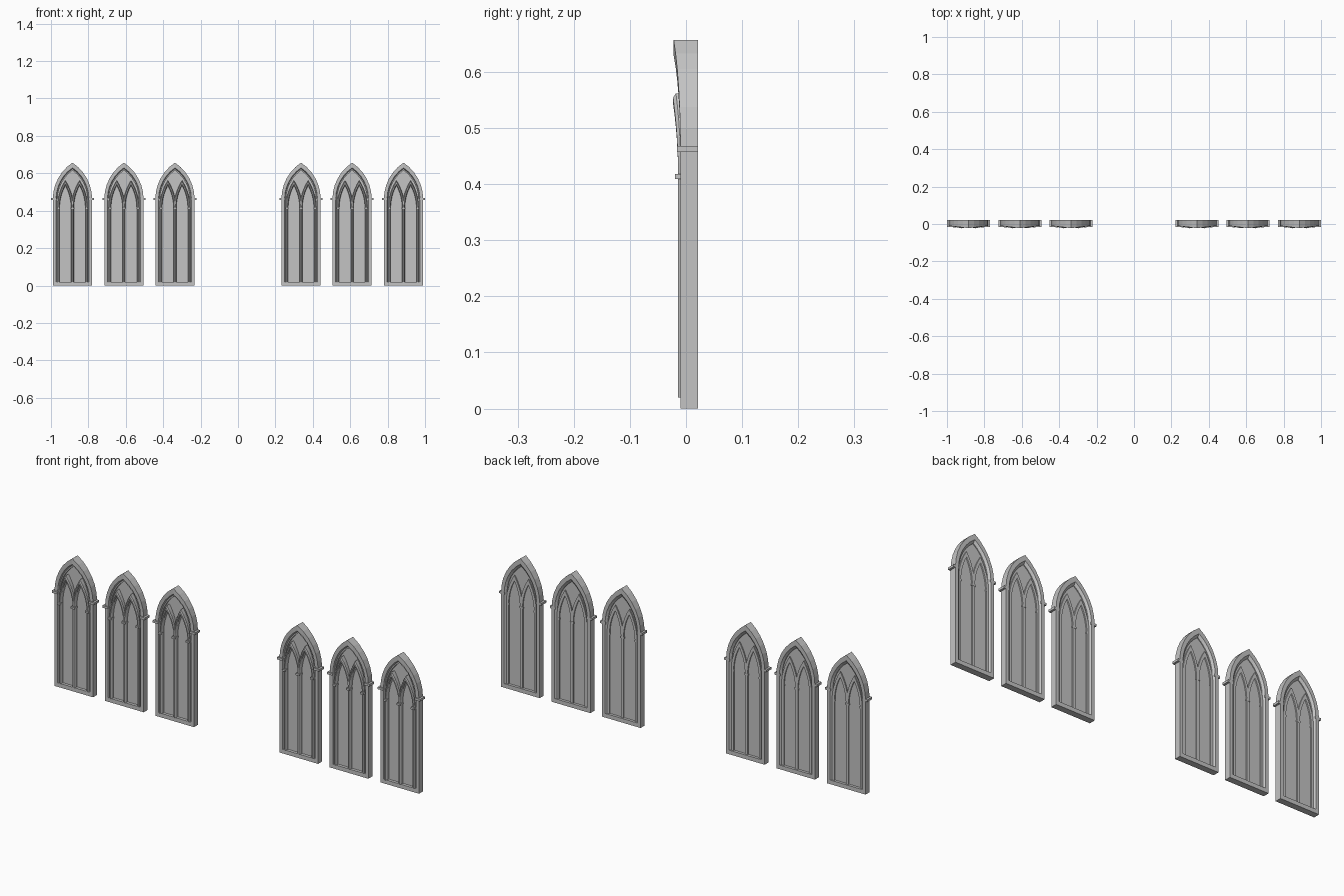
import bpy, bmesh, math

cube = bpy.data.objects.get("Cube")
if cube:
    bpy.data.objects.remove(cube, do_unlink=True)

stone = bpy.data.materials.new("grey stone")
stone.use_nodes = True
GREY = (0.55, 0.55, 0.55, 1)
stone.diffuse_color = GREY
stone.node_tree.nodes["Principled BSDF"].inputs["Base Color"].default_value = GREY


def pointed_arch(w, base, spring, apex, n=6):
    """Outline from left foot over the point to right foot, as (x, z)."""
    h = apex - spring
    r = (h * h + w * w) / (2 * w)
    top = math.asin(h / r)
    right = [(w, base)]
    for i in range(n + 1):
        a = top * i / n
        right.append((w - r + r * math.cos(a), spring + r * math.sin(a)))
    right[-1] = (0, apex)
    return [(-x, z) for x, z in right] + right[-2::-1]


def finish(bm, name):
    bmesh.ops.recalc_face_normals(bm, faces=bm.faces)
    mesh = bpy.data.meshes.new(name)
    bm.to_mesh(mesh)
    bm.free()
    mesh.materials.append(stone)
    return mesh


def arch_frame(name, outer, inner, section, flare, cx=0):
    """Sweep a section of (inward fraction, y, flare weight) round an arch."""
    bm = bmesh.new()
    w = abs(outer[0][0])
    rings = []
    for (ox, oz), (ix, iz) in zip(outer, inner):
        push = flare * (1 - abs(ox) / w)
        rings.append([bm.verts.new((cx + ox + (ix - ox) * t, y - push * k,
                                    oz + (iz - oz) * t)) for t, y, k in section])
    m = len(section)
    for a, b in zip(rings, rings[1:]):
        for i in range(m):
            j = (i + 1) % m
            bm.faces.new((a[i], a[j], b[j], b[i]))
    bm.faces.new(rings[0])
    bm.faces.new(rings[-1][::-1])
    return finish(bm, name)


def plate(name, outline, y0, y1):
    bm = bmesh.new()
    face = bm.faces.new([bm.verts.new((x, y0, z)) for x, z in outline])
    out = bmesh.ops.extrude_face_region(bm, geom=[face])
    for v in out["geom"]:
        if isinstance(v, bmesh.types.BMVert):
            v.co.y = y1
    return finish(bm, name)


def box(name, x0, x1, y0, y1, z0, z1):
    return plate(name, [(x0, z0), (x1, z0), (x1, z1), (x0, z1)], y0, y1)


parts = []

# outer frame with a stepped inner edge, leaning forward towards the point
outer = pointed_arch(0.105, 0, 0.462, 0.657)
inner = pointed_arch(0.079, 0, 0.462, 0.615)
frame_section = [(0, 0.021, 0), (0, -0.01, 1), (0.65, -0.01, 1),
                 (0.8, -0.004, 0.6), (1, -0.004, 0.6), (1, 0.012, 0), (0.65, 0.021, 0)]
parts.append(arch_frame("outer_frame", outer, inner, frame_section, 0.012))

# recessed panel and sill
parts.append(plate("panel", pointed_arch(0.082, 0.01, 0.462, 0.62), 0.004, 0.008))
parts.append(box("sill", -0.1, 0.1, -0.01, 0.021, 0, 0.02))

# twin lancets whose inner legs form the mullion
lancet_out = pointed_arch(0.044, 0.02, 0.412, 0.562)
lancet_in = pointed_arch(0.031, 0.02, 0.412, 0.535)
lancet_section = [(0, 0.014, 0), (0, -0.009, 1), (0.3, -0.014, 1),
                  (0.7, -0.014, 1), (1, -0.008, 1), (1, 0.014, 0)]
for side, label in ((1, "left"), (-1, "right")):
    parts.append(arch_frame("lancet_" + label, lancet_out, lancet_in,
                            lancet_section, 0.009, side * 0.038))
    # capitals on the frame and on the outer lancet leg
    x0, x1 = sorted((side * 0.085, side * 0.115))
    parts.append(box("frame_capital_" + label, x0, x1, -0.016, 0.021, 0.457, 0.468))
    x0, x1 = sorted((side * 0.067, side * 0.084))
    parts.append(box("lancet_capital_" + label, x0, x1, -0.02, 0.014, 0.409, 0.418))
parts.append(box("mullion_capital", -0.01, 0.01, -0.02, 0.015, 0.409, 0.418))

# six windows in two groups of three
for n, x in enumerate((-0.885, -0.61, -0.337, 0.337, 0.61, 0.885), 1):
    for mesh in parts:
        ob = bpy.data.objects.new(f"window_{n}_{mesh.name}", mesh)
        ob.location.x = x
        bpy.context.collection.objects.link(ob)
